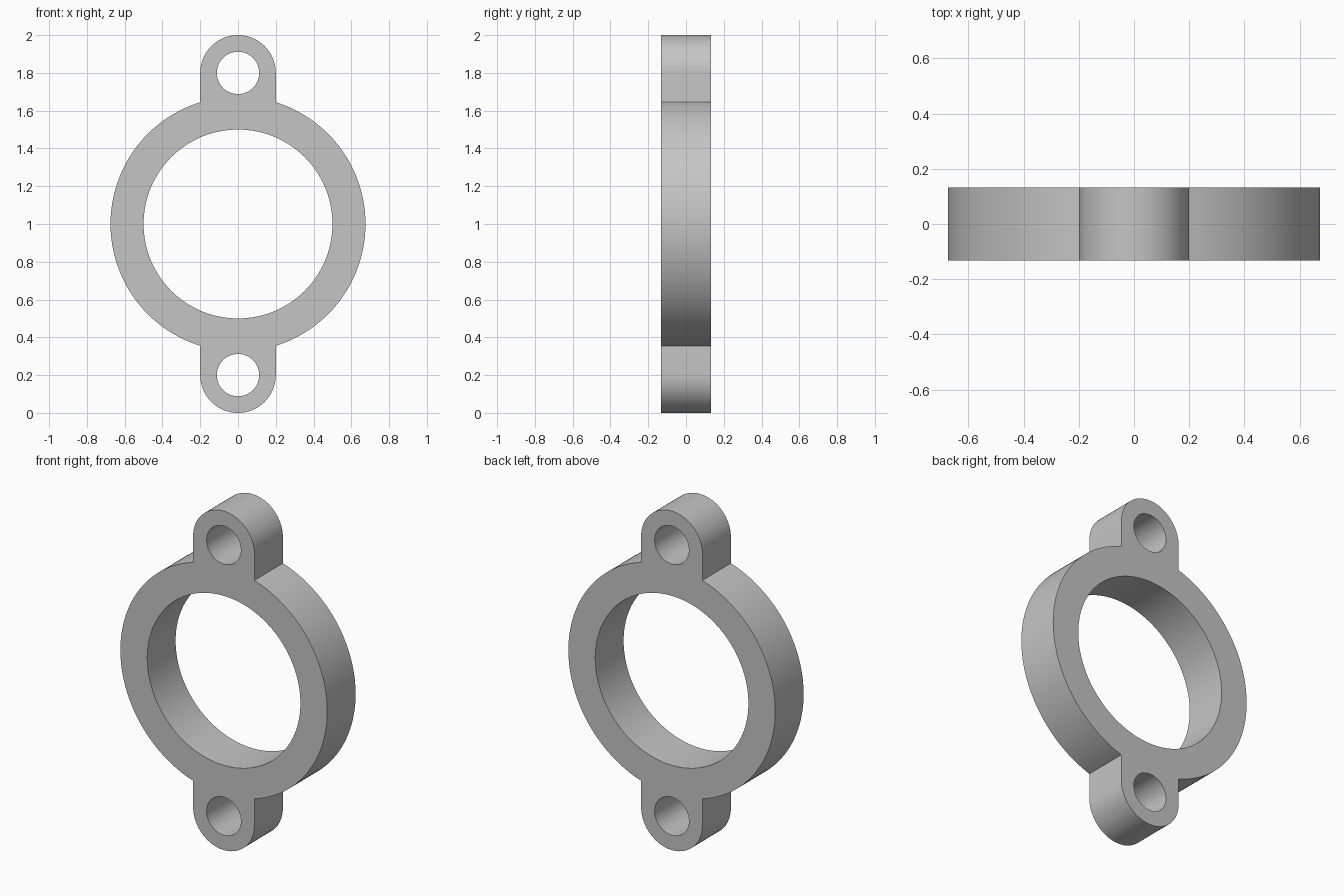
import bpy, bmesh, math

if "Cube" in bpy.data.objects:
    bpy.data.objects.remove(bpy.data.objects["Cube"])

RING_R, BORE_R = 0.675, 0.50
LUG_R, LUG_Z, HOLE_R = 0.20, 0.80, 0.112
DEPTH, MID_Z = 0.265, 1.0


def arc(r, cz, a0, a1, n):
    """Points along an arc in the XZ plane, both ends included."""
    return [(r * math.cos(a0 + (a1 - a0) * i / n), 0,
             MID_Z + cz + r * math.sin(a0 + (a1 - a0) * i / n)) for i in range(n + 1)]


def add_loop(bm, points):
    vs = [bm.verts.new(p) for p in points]
    return [bm.edges.new((v, vs[(i + 1) % len(vs)])) for i, v in enumerate(vs)]


# Outer outline: ring sides joined by the two rounded lugs
a = math.acos(LUG_R / RING_R)
pi = math.pi
outline = (arc(RING_R, 0, -a, a, 64) + arc(LUG_R, LUG_Z, 0, pi, 40)
           + arc(RING_R, 0, pi - a, pi + a, 64) + arc(LUG_R, -LUG_Z, pi, 2 * pi, 40))

# Bore and the two bolt holes
bm = bmesh.new()
edges = add_loop(bm, outline)
edges += add_loop(bm, arc(BORE_R, 0, 0, 2 * pi, 128)[:-1])
for s in (1, -1):
    edges += add_loop(bm, arc(HOLE_R, s * LUG_Z, 0, 2 * pi, 64)[:-1])
bmesh.ops.triangle_fill(bm, use_beauty=True, edges=edges, normal=(0, -1, 0))
bmesh.ops.recalc_face_normals(bm, faces=bm.faces)
mesh = bpy.data.meshes.new("flange_ring")
bm.to_mesh(mesh)
bm.free()

flange = bpy.data.objects.new("flange_ring", mesh)
bpy.context.collection.objects.link(flange)
bpy.context.view_layer.objects.active = flange
flange.select_set(True)

# Plate thickness
solid = flange.modifiers.new("thickness", 'SOLIDIFY')
solid.thickness = DEPTH
solid.offset = 0
bpy.ops.object.modifier_apply(modifier=solid.name)
bpy.ops.object.shade_smooth_by_angle(angle=math.radians(30))

# Plain grey metal
grey = bpy.data.materials.new("light_grey")
grey.diffuse_color = (0.56, 0.56, 0.56, 1)
grey.use_nodes = True
grey.node_tree.nodes["Principled BSDF"].inputs["Base Color"].default_value = grey.diffuse_color
mesh.materials.append(grey)
